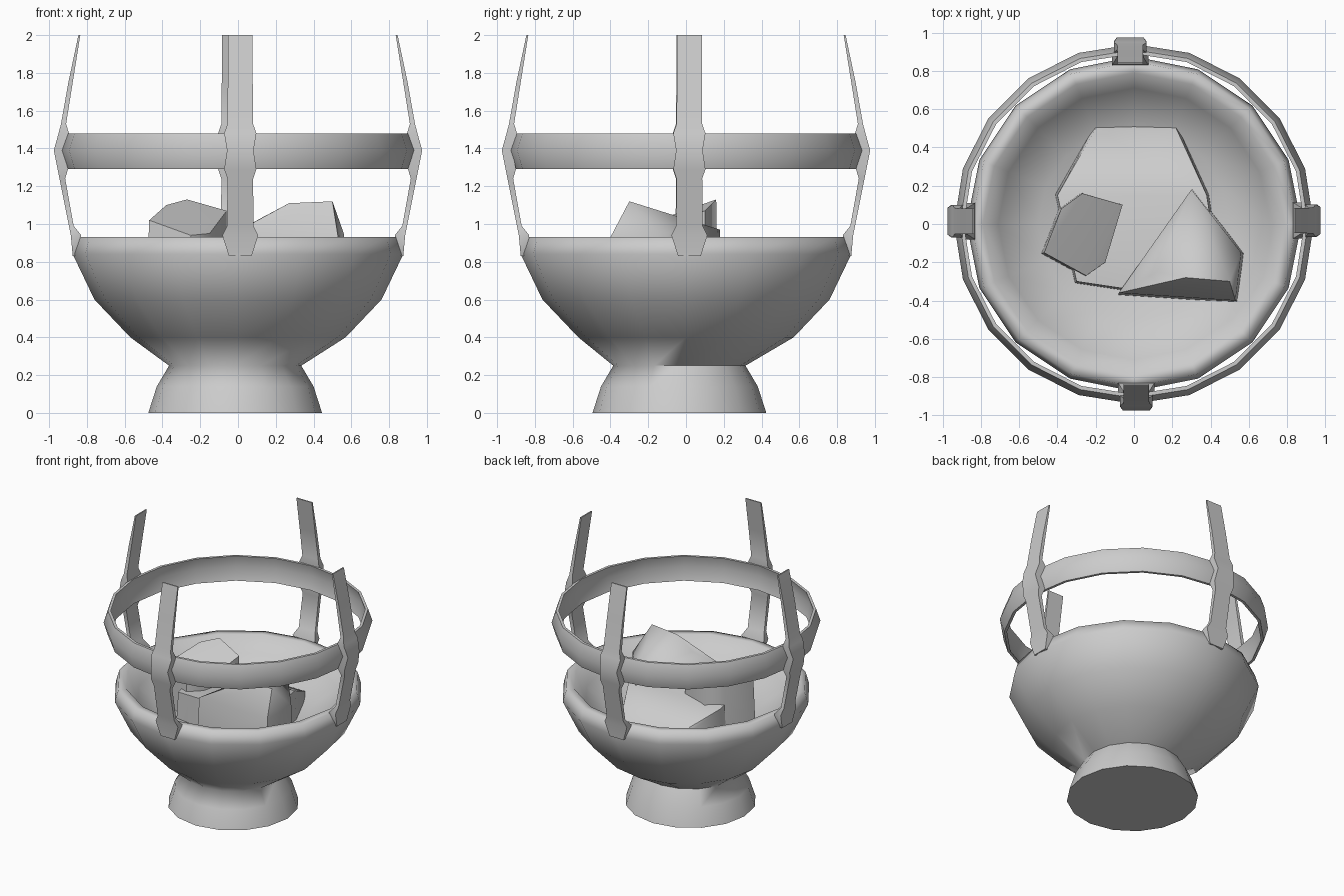
import bpy, bmesh, math
from mathutils import Matrix, Vector

cube = bpy.data.objects.get("Cube")
if cube:
    bpy.data.objects.remove(cube)

stone = bpy.data.materials.new("grey_stone")
stone.use_nodes = True
GREY = (0.6, 0.6, 0.6, 1)
stone.diffuse_color = GREY
stone.node_tree.nodes["Principled BSDF"].inputs["Base Color"].default_value = GREY


def finish(bm, name, angle):
    """Turn a bmesh into a smooth-shaded object."""
    bmesh.ops.recalc_face_normals(bm, faces=bm.faces)
    mesh = bpy.data.meshes.new(name)
    bm.to_mesh(mesh)
    bm.free()
    mesh.materials.append(stone)
    obj = bpy.data.objects.new(name, mesh)
    bpy.context.collection.objects.link(obj)
    bpy.ops.object.select_all(action='DESELECT')
    obj.select_set(True)
    bpy.context.view_layer.objects.active = obj
    bpy.ops.object.shade_smooth_by_angle(angle=math.radians(angle))


def revolve(profile, sides, closed):
    """Spin (radius, height) points round z; open profiles get end caps."""
    bm = bmesh.new()
    rings = []
    for r, z in profile:
        rings.append([bm.verts.new((r * math.cos(a), r * math.sin(a), z))
                      for a in (math.tau * i / sides for i in range(sides))])
    pairs = list(zip(rings, rings[1:]))
    if closed:
        pairs.append((rings[-1], rings[0]))
    for lower, upper in pairs:
        for i in range(sides):
            j = (i + 1) % sides
            bm.faces.new((lower[i], lower[j], upper[j], upper[i]))
    if not closed:
        bm.faces.new(rings[0])
        bm.faces.new(rings[-1])
    return bm


# Bowl with rounded rim and hollow inside, on a slightly off-centre flared foot
bowl = revolve([(0.46, 0), (0.415, 0.14), (0.35, 0.25), (0.57, 0.4),
                (0.76, 0.6), (0.875, 0.84), (0.85, 0.93), (0.79, 0.93),
                (0.71, 0.82), (0.5, 0.68)], 16, False)
for v in bowl.verts:
    if v.co.z < 0.3:
        v.co += Vector((-0.015, -0.035, 0))
finish(bowl, "bowl", 85)

# Hoop round the cage
hoop = revolve([(0.91, 1.29), (0.94, 1.39), (0.91, 1.48),
                (0.89, 1.48), (0.915, 1.39), (0.89, 1.29)], 20, True)
finish(hoop, "cage_hoop", 50)

# Four bent posts: height, inner radius, outer radius, half width
STATIONS = [(0.83, 0.83, 0.875, 0.06), (0.94, 0.83, 0.885, 0.095),
            (0.99, 0.87, 0.895, 0.07), (1.24, 0.915, 0.945, 0.068),
            (1.29, 0.9, 0.955, 0.085), (1.39, 0.92, 0.975, 0.07),
            (1.48, 0.895, 0.95, 0.085), (1.53, 0.91, 0.937, 0.068),
            (1.75, 0.875, 0.898, 0.066), (2.0, 0.835, 0.845, 0.066)]
POSTS = {"left_post": (0, 0.018), "back_post": (90, 0.02),
         "right_post": (180, -0.015), "front_post": (270, 0.012)}
for name, (turn, shift) in POSTS.items():
    bm = bmesh.new()
    loops = []
    for z, inner, outer, half in STATIONS:
        corners = ((inner, -half), (outer, -half), (outer, half), (inner, half))
        loops.append([bm.verts.new((r, w + shift, z)) for r, w in corners])
    for a, b in zip(loops, loops[1:]):
        for i in range(4):
            j = (i + 1) % 4
            bm.faces.new((a[i], a[j], b[j], b[i]))
    bm.faces.new(loops[0])
    bm.faces.new(loops[-1])
    bm.transform(Matrix.Rotation(math.radians(turn), 4, 'Z'))
    finish(bm, name, 50)

# Heaped fuel: top corners dropped to a shared floor and hulled
FLOOR = 0.66
LUMPS = {
    "right_coal": [(-0.47, -0.15, 1.02), (-0.38, 0.08, 1.1), (-0.27, 0.16, 1.13),
                   (-0.06, 0.1, 1.07), (-0.15, -0.2, 0.95), (-0.25, -0.27, 0.94)],
    "left_coal": [(0.5, -0.3, 1.12), (0.27, -0.28, 1.11), (0.12, -0.25, 1.03),
                  (0.53, -0.4, 0.93), (0.56, -0.15, 0.95), (0.3, 0.18, 0.97),
                  (-0.08, -0.36, 0.92)],
    "ash_heap": [(-0.3, -0.3, 0.88), (0.1, -0.36, 0.91), (0.45, -0.3, 0.9),
                 (0.38, 0.15, 0.9), (0.22, 0.5, 0.72), (-0.2, 0.5, 0.72),
                 (-0.4, 0.15, 0.88)],
}
for name, tops in LUMPS.items():
    bm = bmesh.new()
    for x, y, z in tops:
        bm.verts.new((x, y, z))
        bm.verts.new((x * 1.03, y * 1.03, FLOOR))
    bmesh.ops.convex_hull(bm, input=bm.verts[:])
    loose = [v for v in bm.verts if not v.link_faces]
    bmesh.ops.delete(bm, geom=loose, context='VERTS')
    finish(bm, name, 55)
